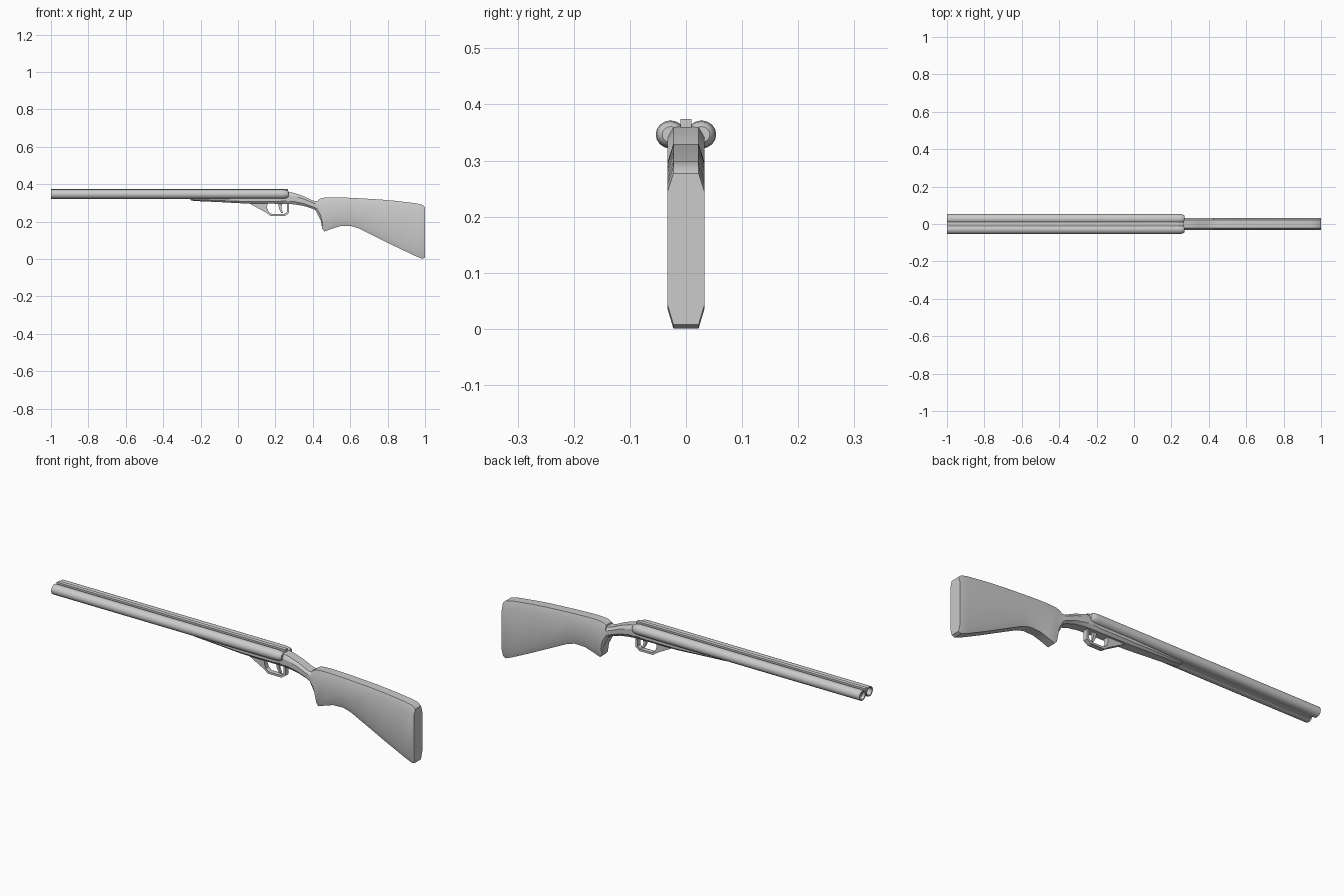
import bpy, bmesh
from math import cos, sin, pi, radians

if "Cube" in bpy.data.objects:
    bpy.data.objects.remove(bpy.data.objects["Cube"])


def finish(name, bm, angle=30):
    bmesh.ops.recalc_face_normals(bm, faces=bm.faces[:])
    me = bpy.data.meshes.new(name)
    bm.to_mesh(me)
    bm.free()
    ob = bpy.data.objects.new(name, me)
    bpy.context.collection.objects.link(ob)
    bpy.ops.object.select_all(action='DESELECT')
    ob.select_set(True)
    bpy.context.view_layer.objects.active = ob
    bpy.ops.object.shade_smooth_by_angle(angle=radians(angle))
    return ob


def loft(name, rings):
    """Skin a list of equal-length closed rings and cap both ends."""
    bm = bmesh.new()
    rows = [[bm.verts.new(p) for p in ring] for ring in rings]
    n = len(rows[0])
    for a, b in zip(rows, rows[1:]):
        for i in range(n):
            j = (i + 1) % n
            bm.faces.new((a[i], a[j], b[j], b[i]))
    bm.faces.new(rows[0])
    bm.faces.new(rows[-1])
    return finish(name, bm)


def chamfered(xt, zt, xb, zb, w, tw, ct, cb):
    """Eight-sided section slanted between a top and a bottom point."""
    h = zt - zb

    def at(d):  # point at distance d below the top
        t = d / h
        return xt + (xb - xt) * t, zt - d
    pts = []
    for d, y in ((0, tw), (ct, w), (h - cb, w), (h, tw)):
        x, z = at(d)
        pts.append((x, y, z))
    return pts + [(x, -y, z) for x, y, z in reversed(pts)]


def plate(name, outline, half):
    """Side profile extruded across y."""
    loft(name, [[(x, y, z) for x, z in outline] for y in (-half, half)])


# Twin barrels with hollow muzzles and rounded breech ends
BARREL = [(-0.85, .019), (-1, .0195), (-1, .0262), (.235, .0265),
          (.255, .0245), (.266, .020), (.27, .015)]
for side, label in ((-1, "right"), (1, "left")):
    loft(label + "_barrel", [[(x, side * .0275 + r * cos(2 * pi * i / 16),
                               .3465 + r * .95 * sin(2 * pi * i / 16))
                              for i in range(16)] for x, r in BARREL])

# Sighting rib on top and filler between the barrels
plate("top_rib", [(-1, .358), (.268, .358), (.268, .374), (-1, .374)], .010)
plate("barrel_filler", [(-.985, .326), (.25, .326), (.25, .36), (-.985, .36)], .017)

# Fore-end, receiver and wrist in one body: x, top, bottom, half width
BODY = [(-.255, .335, .315, .018), (-.235, .335, .310, .023),
        (-.1, .338, .304, .029), (.03, .34, .297, .033),
        (.22, .345, .295, .033), (.255, .362, .295, .033),
        (.30, .353, .292, .033), (.35, .336, .284, .033),
        (.395, .315, .270, .033), (.415, .309, .260, .033),
        (.45, .310, .235, .030)]
loft("receiver", [chamfered(x, t, x, b, w, w * .68, (t - b) * .28, (t - b) * .25)
                  for x, t, b, w in BODY])

# Shoulder stock with grip: top x, top z, bottom x, bottom z
STOCK = [(.428, .316, .415, .259), (.44, .323, .443, .205),
         (.455, .327, .450, .162), (.475, .329, .462, .147),
         (.51, .330, .50, .161), (.55, .329, .545, .175),
         (.60, .327, .60, .177), (.64, .325, .64, .166),
         (.76, .318, .76, .107), (.84, .311, .84, .067),
         (.95, .298, .95, .015), (.985, .290, .985, .001),
         (1, .277, 1, .008)]
loft("stock", [chamfered(xt, zt, xb, zb, .033, .0225,
                         min(.033, .3 * (zt - zb)), min(.035, .25 * (zt - zb)))
               for xt, zt, xb, zb in STOCK])

# Trigger guard with solid front wedge, and trigger
plate("trigger_guard", [(.055, .300), (.15, .248), (.175, .230), (.25, .230),
                        (.272, .245), (.273, .300), (.263, .300), (.261, .251),
                        (.246, .240), (.181, .240), (.163, .252), (.155, .275),
                        (.158, .300)], .012)
plate("trigger", [(.214, .300), (.238, .300), (.231, .272), (.242, .246),
                  (.231, .247), (.219, .270)], .006)
